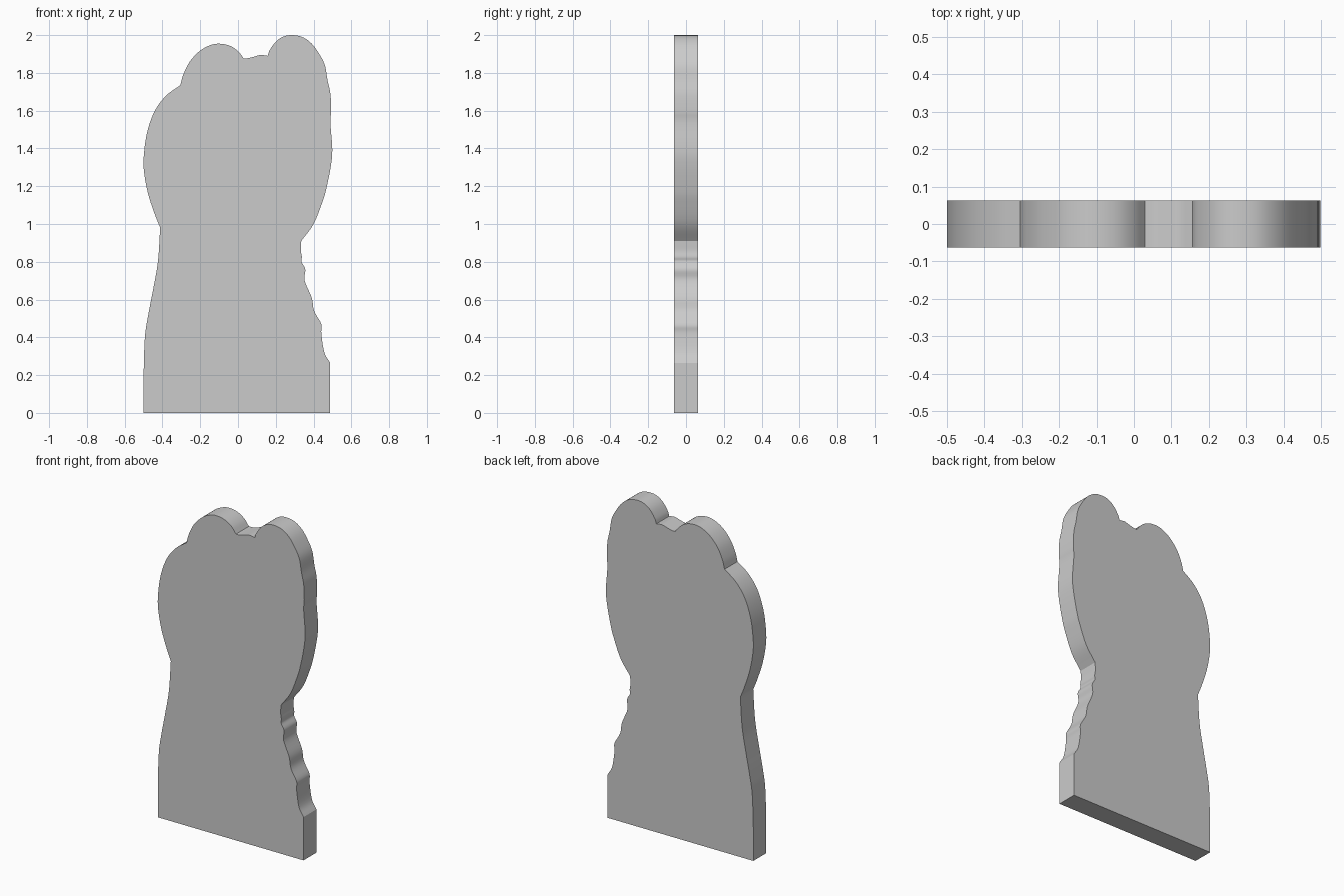
import bpy, bmesh
from mathutils import Vector

if "Cube" in bpy.data.objects:
    bpy.data.objects.remove(bpy.data.objects["Cube"])

HALF = 0.0625   # half thickness
STEPS = 5       # samples per curve span

# Outline runs, clockwise from the lower left; corners fall between runs
RUNS = [
    [(-.5, 0), (-.5, .2)],
    [(-.5, .2), (-.493, .4), (-.475, .52), (-.45, .65), (-.424, .8), (-.412, .98)],
    [(-.412, .98), (-.44, 1.05), (-.476, 1.16), (-.498, 1.28), (-.498, 1.37),
     (-.48, 1.49), (-.44, 1.6), (-.38, 1.68), (-.305, 1.735)],
    [(-.305, 1.735), (-.29, 1.79), (-.255, 1.86), (-.2, 1.918), (-.14, 1.949),
     (-.09, 1.954), (-.04, 1.942), (0, 1.915), (.03, 1.877)],
    [(.03, 1.877), (.055, 1.878), (.09, 1.887), (.12, 1.895), (.157, 1.89)],
    [(.157, 1.89), (.168, 1.92), (.2, 1.965), (.24, 1.992), (.285, 2), (.34, 1.99),
     (.39, 1.955), (.43, 1.9), (.46, 1.84), (.474, 1.76), (.489, 1.69),
     (.493, 1.6), (.489, 1.535), (.499, 1.4), (.492, 1.31), (.468, 1.19),
     (.448, 1.12), (.4, 1.0), (.335, .91)],
    [(.335, .91), (.333, .86), (.338, .825), (.336, .8), (.356, .76), (.353, .7),
     (.39, .61), (.403, .54), (.441, .47), (.441, .42), (.457, .32), (.488, .265)],
    [(.488, .265), (.488, 0)],
]


def smooth_run(run):
    """Catmull-Rom samples through a run, leaving out its last point."""
    p = [Vector(q) for q in run]
    if len(p) == 2:
        return p[:1]
    p = [2 * p[0] - p[1]] + p + [2 * p[-1] - p[-2]]
    out = []
    for a, b, c, d in zip(p, p[1:], p[2:], p[3:]):
        for i in range(STEPS):
            t = i / STEPS
            out.append(0.5 * (2 * b + (c - a) * t + (2 * a - 5 * b + 4 * c - d) * t * t
                              + (3 * b - a - 3 * c + d) * t ** 3))
    return out


outline = [q for run in RUNS for q in smooth_run(run)] + [Vector(RUNS[-1][-1])]

# Flat slab: the outline extruded through its thickness
bm = bmesh.new()
face = bm.faces.new([bm.verts.new((q.x, -HALF, q.y)) for q in outline])
ext = bmesh.ops.extrude_face_region(bm, geom=[face], use_keep_orig=True)
bmesh.ops.translate(bm, vec=(0, 2 * HALF, 0),
                    verts=[v for v in ext["geom"] if isinstance(v, bmesh.types.BMVert)])
bmesh.ops.recalc_face_normals(bm, faces=bm.faces)
mesh = bpy.data.meshes.new("cutout_slab")
bm.to_mesh(mesh)
bm.free()

grey = bpy.data.materials.new("plain grey")
grey.diffuse_color = (0.6, 0.6, 0.6, 1)
grey.use_nodes = True
grey.node_tree.nodes["Principled BSDF"].inputs["Base Color"].default_value = grey.diffuse_color
mesh.materials.append(grey)

slab = bpy.data.objects.new("cutout_slab", mesh)
bpy.context.collection.objects.link(slab)
bpy.context.view_layer.objects.active = slab
slab.select_set(True)
bpy.ops.object.shade_smooth_by_angle(angle=0.52)
